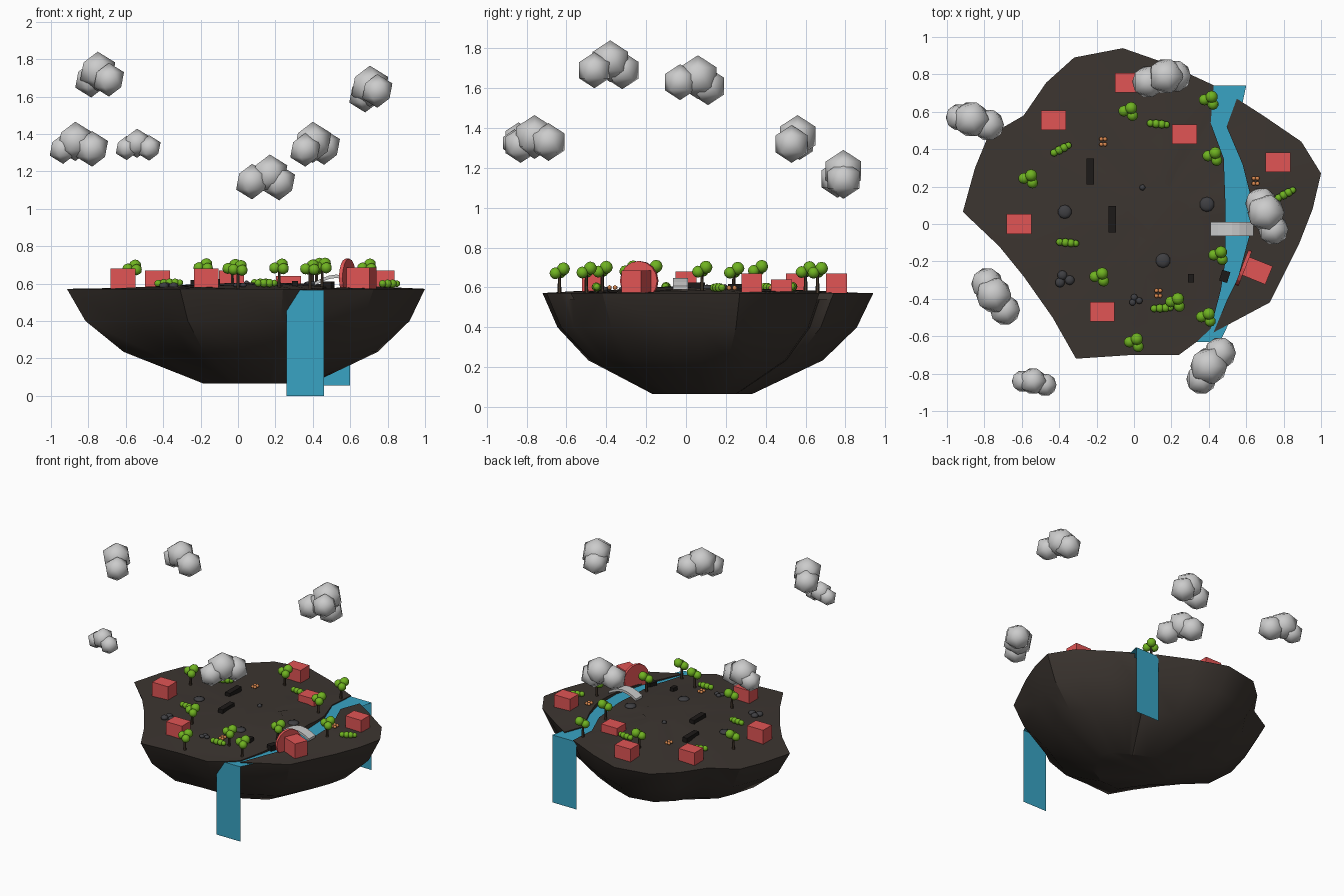
import bpy, bmesh, math, random
from mathutils import Matrix, Vector

if "Cube" in bpy.data.objects:
    bpy.data.objects.remove(bpy.data.objects["Cube"])

random.seed(4)


def mat(name, c):
    m = bpy.data.materials.new(name)
    m.diffuse_color = (*c, 1)
    m.use_nodes = True
    m.node_tree.nodes["Principled BSDF"].inputs["Base Color"].default_value = m.diffuse_color
    return m


EARTH = mat("earth", (0.045, 0.036, 0.03))
WATER = mat("water", (0.04, 0.37, 0.55))
RED = mat("red", (0.75, 0.09, 0.09))
LEAF = mat("leaf", (0.16, 0.45, 0.015))
BARK = mat("bark", (0.06, 0.04, 0.025))
COAL = mat("black", (0.012, 0.01, 0.009))
ROCK = mat("rock", (0.05, 0.05, 0.055))
CLAY = mat("clay", (0.7, 0.25, 0.08))


def finish(name, bm, m=None, smooth=False):
    me = bpy.data.meshes.new(name)
    bmesh.ops.recalc_face_normals(bm, faces=bm.faces[:])
    bm.to_mesh(me)
    bm.free()
    ob = bpy.data.objects.new(name, me)
    bpy.context.collection.objects.link(ob)
    if m:
        me.materials.append(m)
    if smooth:
        for p in me.polygons:
            p.use_smooth = True
    return ob


def ground(x, y):
    d = math.hypot((x - 0.13) / 0.9, (y - 0.07) / 0.8)
    return 0.572 + 0.03 * max(0, 1 - d)


def blobs(name, spheres, m=None, sub=1, squash=1.0):
    bm = bmesh.new()
    for x, y, z, r in spheres:
        mx = Matrix.Translation((x, y, z)) @ Matrix.Diagonal((1, 1, squash, 1))
        bmesh.ops.create_icosphere(bm, subdivisions=sub, radius=r, matrix=mx)
    return finish(name, bm, m, True)


def box(name, loc, size, m=None, rot=0.0):
    bm = bmesh.new()
    mx = Matrix.Translation(loc) @ Matrix.Rotation(rot, 4, 'Z') @ Matrix.Diagonal((*size, 1))
    bmesh.ops.create_cube(bm, size=1, matrix=mx)
    return finish(name, bm, m)


def loft(name, rings, m=None, closed=True, caps=True):
    bm = bmesh.new()
    rows = [[bm.verts.new(p) for p in r] for r in rings]
    n = len(rows[0])
    for a, b in zip(rows, rows[1:]):
        for i in range(n if closed else n - 1):
            j = (i + 1) % n
            bm.faces.new((a[i], a[j], b[j], b[i]))
    if caps:
        bm.faces.new(rows[0])
        bm.faces.new(rows[-1])
    return finish(name, bm, m)


# floating island: one outline scaled through the layers
outline = [(-.06, .94), (.17, .86), (.43, .74), (.45, .68), (.55, .67), (.69, .58), (.895, .44),
           (1, .27), (.955, .08), (.885, -.10), (.725, -.42), (.425, -.58), (.335, -.63),
           (.24, -.70), (-.01, -.70), (-.31, -.72), (-.435, -.50), (-.59, -.28), (-.72, -.12),
           (-.915, .065), (-.85, .30), (-.78, .47), (-.59, .58), (-.47, .755), (-.32, .89)]
C = (0.13, 0.07)
layers = [(.30, .065), (.71, .235), (.905, .40), (1, .572), (.78, .577), (.45, .59), (.2, .60)]
rings = [[(C[0] + s * (x - C[0]), C[1] + s * (y - C[1]),
           z + (random.uniform(-.006, .006) if .1 < s < .9 and z > .57 else 0))
          for x, y in outline] for s, z in layers]
island = loft("island", rings, EARTH)

# stream channel cut into the island top
left = [(.43, .80), (.425, .73), (.41, .54), (.48, .35), (.49, .08), (.49, -.19), (.465, -.35),
        (.41, -.56), (.335, -.63), (.31, -.73)]
right = [(.60, .76), (.55, .67), (.495, .52), (.58, .32), (.62, .16), (.62, -.05), (.555, -.29),
         (.50, -.40), (.425, -.58), (.47, -.70)]
loop = left + right[::-1]
cutter = loft("channel_cutter", [[(x, y, z) for x, y in loop] for z in (.54, .8)])
cutter.hide_render = True
mod = island.modifiers.new("channel", 'BOOLEAN')
mod.operation, mod.solver, mod.object = 'DIFFERENCE', 'EXACT', cutter
bpy.context.view_layer.objects.active = island
island.select_set(True)
bpy.ops.object.modifier_apply(modifier="channel")
bpy.data.objects.remove(cutter)
bpy.ops.object.shade_smooth_by_angle(angle=math.radians(30))

# stream ribbon ending in a waterfall at each end
path = [(.5, .74, .055), (.5, .74, .565), (.455, .53, .565), (.53, .33, .565), (.555, .1, .565),
        (.555, -.05, .565), (.52, -.28, .565), (.46, -.42, .565), (.36, -.63, .565), (.36, -.63, 0)]
loft("stream", [[(x - .1, y, z), (x + .1, y, z)] for x, y, z in path], WATER, False, False)

# houses, with the mill turned toward the stream
houses = [(-.43, .555, .67, 0), (-.035, .755, .67, 0), (.27, .48, .64, 0), (.77, .33, .67, 0),
          (-.615, 0, .68, 0), (-.17, -.47, .68, 0), (.66, -.25, .685, -22)]
for i, (x, y, top, a) in enumerate(houses):
    box(f"house_{i}", (x, y, (top + .56) / 2), (.133, .105, top - .56), RED, math.radians(a))

# mill wheel
bm = bmesh.new()
axis = Vector((.93, -.36, 0)).to_track_quat('Z', 'Y').to_matrix().to_4x4()
bmesh.ops.create_cone(bm, cap_ends=True, segments=16, radius1=.1, radius2=.1, depth=.02,
                      matrix=Matrix.Translation((.585, -.235, .633)) @ axis)
finish("mill_wheel", bm, RED)

# arched footbridge
arch = []
for i in range(7):
    t = i / 6
    z = .59 + .04 * math.sin(math.pi * t)
    x = .41 + .23 * t
    arch.append([(x, -.065, z), (x, .01, z), (x, .01, z + .018), (x, -.065, z + .018)])
loft("bridge", arch)

# trees
trees = [(-.03, .6), (.40, .66), (.42, .36), (-.565, .24), (-.185, -.285), (.45, -.17),
         (.22, -.42), (.385, -.5), (0, -.635), (.69, .08)]
for i, (x, y) in enumerate(trees):
    g = ground(x, y)
    bm = bmesh.new()
    bmesh.ops.create_cone(bm, cap_ends=True, segments=6, radius1=.01, radius2=.007, depth=.1,
                          matrix=Matrix.Translation((x, y, g + .045)))
    finish(f"tree_trunk_{i}", bm, BARK)
    blobs(f"tree_leaves_{i}", [(x + .015, y + .02, g + .118, .033), (x - .024, y + .004, g + .1, .03),
                               (x + .022, y - .02, g + .096, .03)], LEAF, 2)

# long low bushes
for i, (x, y, a) in enumerate([(-.39, .40, 27), (.13, .535, -5), (-.355, -.10, -5),
                               (.15, -.45, 3), (.81, .16, 28)]):
    c, s = math.cos(math.radians(a)), math.sin(math.radians(a))
    blobs(f"bush_{i}", [(x + c * d, y + s * d, ground(x, y) + .02, r)
                        for d, r in ((-.042, .02), (-.012, .023), (.018, .023), (.044, .018))],
          LEAF, 2)

# timber blocks and small posts
for i, (x, y) in enumerate([(-.235, .28), (-.115, .025)]):
    box(f"timber_{i}", (x, y, ground(x, y) + .013), (.04, .14, .035), COAL)
box("post_0", (.305, -.29, .6), (.03, .045, .03), COAL)
box("post_1", (.485, -.28, .59), (.045, .06, .04), COAL, -.3)
blobs("pebble", [(.045, .195, .6, .018)], ROCK)

# rocks
for i, (x, y, r) in enumerate([(-.37, .065, .037), (.39, .105, .04), (.155, -.195, .04)]):
    blobs(f"rock_{i}", [(x, y, ground(x, y) + .005, r)], ROCK, 2, .4)
for i, (x, y, r) in enumerate([(-.37, -.30, .026), (.01, -.41, .018)]):
    g = ground(x, y) + .008
    blobs(f"stones_{i}", [(x - r, y - r * .5, g, r), (x + r, y, g, r), (x - r * .5, y + r, g, r)],
          ROCK, 2, .7)

# clay pots
for i, (x, y) in enumerate([(-.165, .44), (.65, .23), (.13, -.37)]):
    g = ground(x, y)
    blobs(f"pots_{i}", [(x + dx, y + dy, g + .014, .013) for dx in (-.01, .01) for dy in (-.014, .014)],
          CLAY)

# clouds
clouds = [
    [(-.87, .56, 1.36, .105), (-.935, .57, 1.32, .08), (-.78, .53, 1.32, .095)],
    [(-.75, -.38, 1.735, .105), (-.69, -.46, 1.69, .09), (-.785, -.32, 1.69, .095)],
    [(-.54, -.84, 1.35, .078), (-.475, -.86, 1.325, .068), (-.595, -.84, 1.325, .065)],
    [(.075, .76, 1.145, .095), (.17, .79, 1.185, .105), (.22, .79, 1.14, .095)],
    [(.705, .06, 1.655, .11), (.745, -.03, 1.63, .09), (.68, .11, 1.61, .095)],
    [(.40, -.76, 1.355, .11), (.46, -.69, 1.33, .095), (.36, -.83, 1.315, .09)],
]
for i, c in enumerate(clouds):
    blobs(f"cloud_{i}", c)
